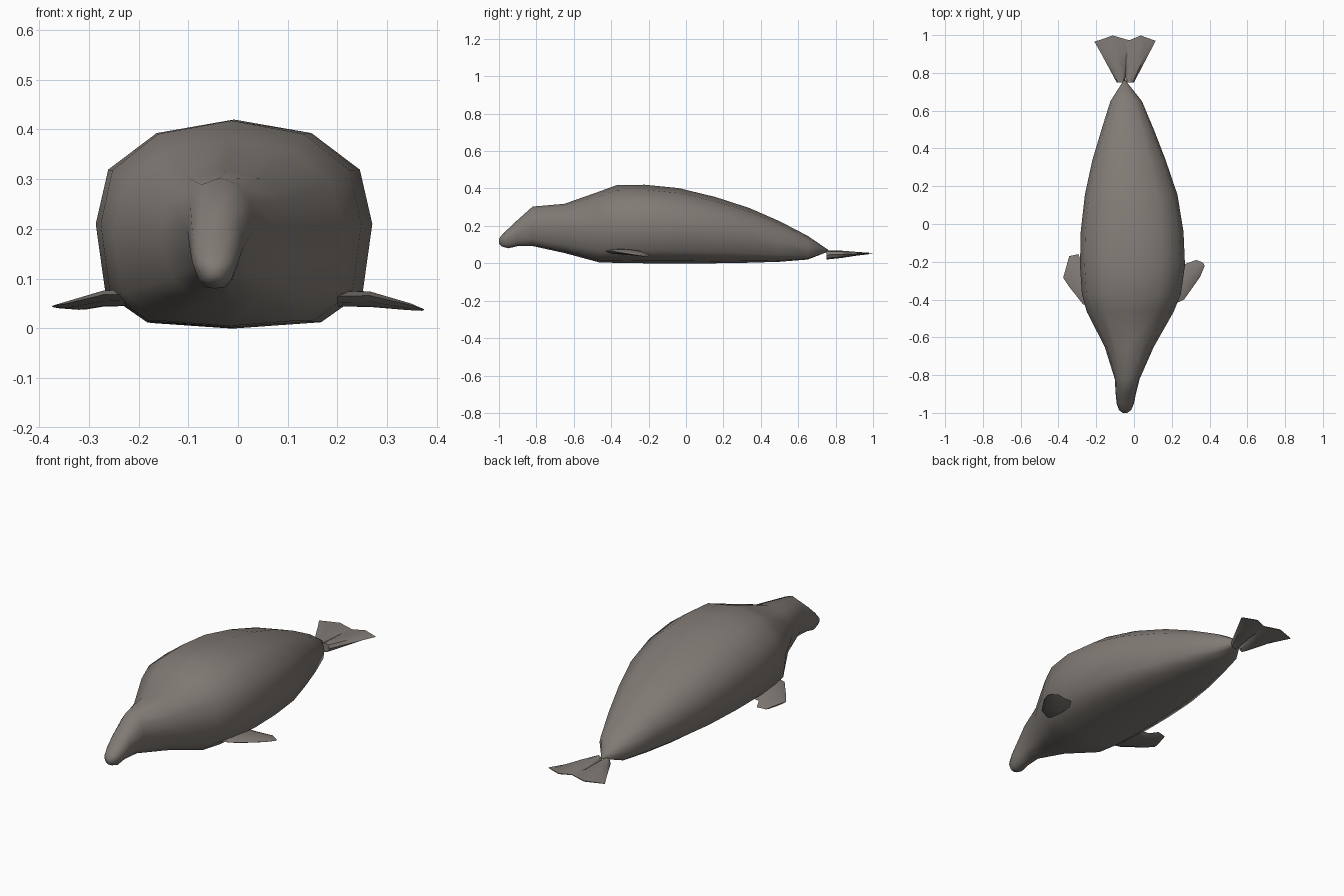
import bpy
import math
from mathutils import Vector

cube = bpy.data.objects.get("Cube")
if cube:
    bpy.data.objects.remove(cube)

# Single hide colour
hide = bpy.data.materials.new("grey brown hide")
hide.use_nodes = True
COLOUR = (0.22, 0.197, 0.178, 1)
hide.diffuse_color = COLOUR
hide.node_tree.nodes["Principled BSDF"].inputs["Base Color"].default_value = COLOUR


def loft(name, rings, angle):
    """Skin a closed solid through rings with equal point counts."""
    n = len(rings[0])
    verts = [p for ring in rings for p in ring]
    faces = [(r * n + i, r * n + (i + 1) % n, (r + 1) * n + (i + 1) % n, (r + 1) * n + i)
             for r in range(len(rings) - 1) for i in range(n)]
    faces += [tuple(reversed(range(n))), tuple(range(len(verts) - n, len(verts)))]
    mesh = bpy.data.meshes.new(name)
    mesh.from_pydata(verts, [], faces)
    mesh.materials.append(hide)
    obj = bpy.data.objects.new(name, mesh)
    bpy.context.collection.objects.link(obj)
    bpy.ops.object.select_all(action='DESELECT')
    obj.select_set(True)
    bpy.context.view_layer.objects.active = obj
    bpy.ops.object.mode_set(mode='EDIT')
    bpy.ops.mesh.select_all(action='SELECT')
    bpy.ops.mesh.normals_make_consistent(inside=False)
    bpy.ops.object.mode_set(mode='OBJECT')
    bpy.ops.object.shade_smooth_by_angle(angle=math.radians(angle))
    return obj


# Twelve-sided body section, flatter underneath
HALF = [(0, 1), (.56, .87), (.91, .52), (1, 0), (.93, -.66), (.63, -.94), (0, -1)]
SECTION = HALF + [(-x, z) for x, z in HALF[-2:0:-1]]


def body_ring(y, left, right, low, high):
    cx, cz = (left + right) / 2, (low + high) / 2
    # The head is rounder and narrows towards the chin
    head = min(1, max(0, (-.5 - y) / .3))
    ring = []
    for x, z in SECTION:
        narrow = 1 - .35 * head * max(0, -z)
        ring.append((cx + x * narrow * (right - left) / 2, y, cz + z * (high - low) / 2))
    return ring


# y, left edge, right edge, underside, back
BODY = [
    (-1.0, -.06, -.035, .105, .13),
    (-.985, -.08, -.015, .09, .15),
    (-.95, -.092, 0, .08, .185),
    (-.90, -.097, .01, .092, .232),
    (-.82, -.102, .03, .092, .303),
    (-.65, -.155, .105, .055, .318),
    (-.465, -.25, .21, .005, .383),
    (-.37, -.276, .248, .002, .418),
    (-.22, -.286, .27, 0, .42),
    (-.04, -.282, .262, 0, .402),
    (.155, -.26, .23, 0, .355),
    (.34, -.22, .167, .003, .295),
    (.50, -.172, .105, .008, .225),
    (.65, -.125, .042, .02, .147),
    (.76, -.055, -.045, .062, .072),
]
loft("body", [body_ring(*row) for row in BODY], 60)


def blade_ring(a, b, thick, n=8):
    """Lens-shaped section running from edge a to edge b."""
    a, b = Vector(a), Vector(b)
    mid, half = (a + b) / 2, (b - a) / 2
    return [mid + half * math.cos(t) + Vector((0, 0, thick * math.sin(t)))
            for t in (2 * math.pi * i / n for i in range(n))]


# Front flippers: leading edge, trailing edge, half thickness
loft("left_front_flipper", [
    blade_ring((.20, -.43, .065), (.20, -.22, .055), .016),
    blade_ring((.265, -.40, .066), (.262, -.215, .052), .015),
    blade_ring((.35, -.28, .046), (.33, -.19, .042), .007),
    blade_ring((.374, -.222, .038), (.366, -.205, .037), .002)], 50)
loft("right_front_flipper", [
    blade_ring((-.20, -.45, .07), (-.20, -.22, .055), .016),
    blade_ring((-.27, -.425, .068), (-.272, -.21, .052), .015),
    blade_ring((-.345, -.33, .05), (-.295, -.16, .045), .01),
    blade_ring((-.375, -.285, .045), (-.343, -.17, .042), .003)], 50)


def hind_flipper(name, root, tip):
    """Deep narrow root that fans into a thin webbed edge."""
    rings = []
    for f, thick in ((0, .025), (.35, .02), (.7, .011), (1, .002)):
        x0, x1 = (root[i] + (tip[i] - root[i]) * f for i in (0, 1))
        y = .75 + .22 * f
        z = .045 + .008 * f
        rings.append(blade_ring((x0, y, z), (x1, y, z), thick))
    # Notch the trailing edge into toes
    for i, p in enumerate(rings[-1]):
        p.y += (0, .008, .028, .004, -.004)[min(i, 8 - i)]
    loft(name, rings, 30)


hind_flipper("left_hind_flipper", (-.045, 0), (-.045, .115))
hind_flipper("right_hind_flipper", (-.092, -.05), (-.21, -.015))
